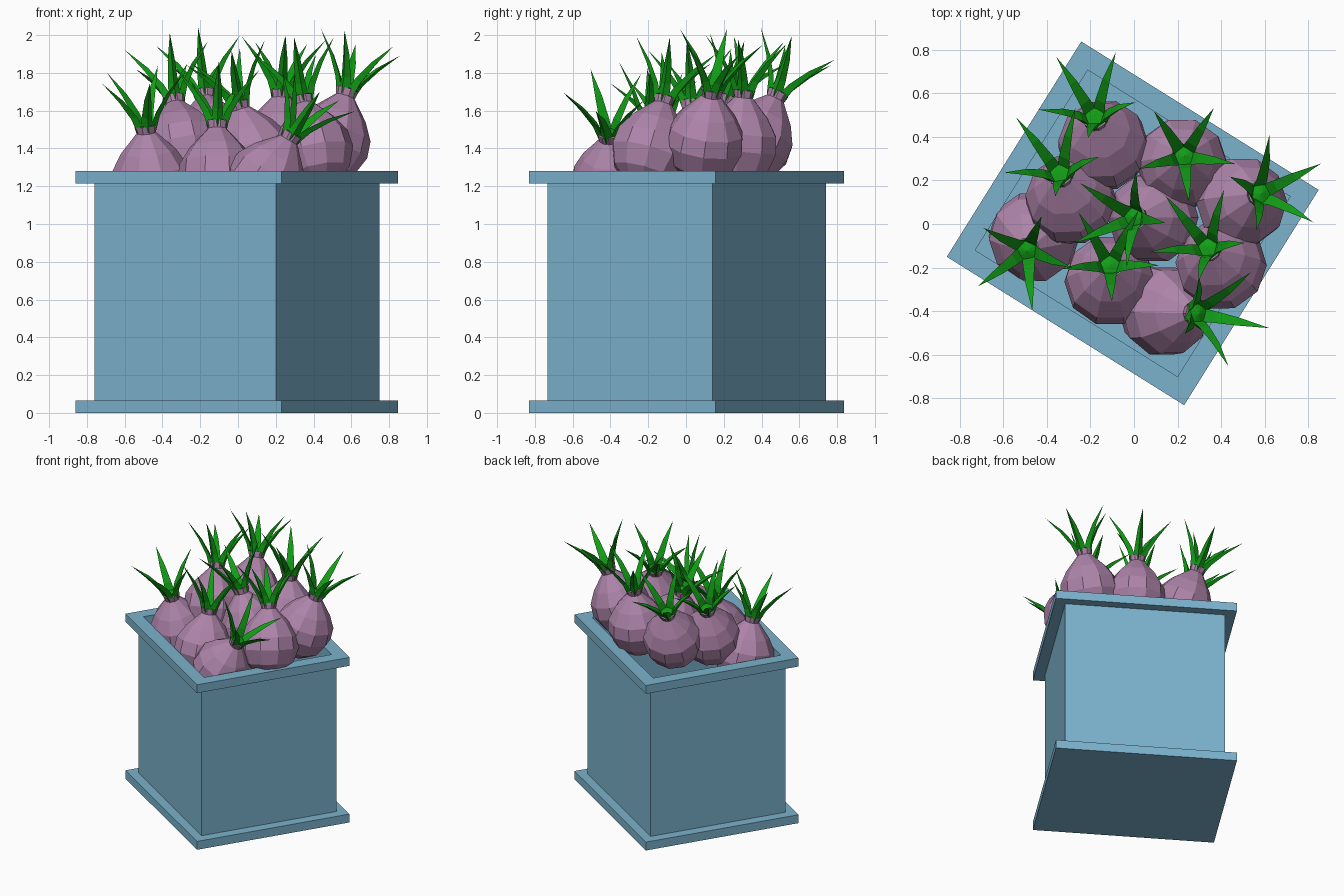
import bpy, bmesh
from math import cos, sin, radians
from mathutils import Vector, Matrix

if "Cube" in bpy.data.objects:
    bpy.data.objects.remove(bpy.data.objects["Cube"])

CRATE = Matrix.Translation((-0.006, 0.003, 0)) @ Matrix.Rotation(radians(-32), 4, 'Z')


def material(name, rgb):
    m = bpy.data.materials.new(name)
    m.diffuse_color = (*rgb, 1)
    m.use_nodes = True
    m.node_tree.nodes["Principled BSDF"].inputs["Base Color"].default_value = m.diffuse_color
    return m


BLUE = material("blue_paint", (0.20, 0.45, 0.61))
PURPLE = material("purple_skin", (0.42, 0.23, 0.40))
GREEN = material("green_leaf", (0.006, 0.34, 0.008))


def finish(bm, name, mat, matrix):
    bmesh.ops.recalc_face_normals(bm, faces=bm.faces)
    me = bpy.data.meshes.new(name)
    bm.to_mesh(me)
    bm.free()
    me.materials.append(mat)
    ob = bpy.data.objects.new(name, me)
    ob.matrix_world = matrix
    bpy.context.collection.objects.link(ob)
    return ob


def bridge(bm, a, b):
    n = len(a)
    for i in range(n):
        j = (i + 1) % n
        bm.faces.new((a[i], a[j], b[j], b[i]))


def rect(bm, w, d, z):
    return [bm.verts.new((sx * w / 2, sy * d / 2, z))
            for sx, sy in ((-1, -1), (1, -1), (1, 1), (-1, 1))]


def frame(name, outer, inner, z0, z1):
    # rectangular ring, or a solid slab if there is no inner size
    bm = bmesh.new()
    o0, o1 = rect(bm, *outer, z0), rect(bm, *outer, z1)
    bridge(bm, o0, o1)
    if inner:
        i0, i1 = rect(bm, *inner, z0), rect(bm, *inner, z1)
        bridge(bm, i0, i1)
        bridge(bm, o0, i0)
        bridge(bm, o1, i1)
    else:
        bm.faces.new(o0)
        bm.faces.new(o1)
    finish(bm, name, BLUE, CRATE)


# crate: base plate, hollow walls, top rim
frame("base_plate", (1.285, 1.165), None, 0, 0.065)
frame("crate_walls", (1.135, 1.03), (1.095, 0.975), 0.065, 1.215)
frame("top_rim", (1.285, 1.165), (1.095, 0.975), 1.215, 1.28)

# onion bulb profile (radius, height) around its centre
BULB = [(0.09, -0.195), (0.17, -0.125), (0.21, -0.02), (0.2, 0.07),
        (0.145, 0.16), (0.075, 0.235), (0.052, 0.26), (0.06, 0.30)]
# leaf spine (distance out, height, half width)
LEAF = [(0.025, 0.28, 0.034), (0.06, 0.36, 0.027), (0.13, 0.46, 0.019)]
LEAF_TIP = (0.235, 0.57)
SIDES = 10


def bulb(name, matrix):
    bm = bmesh.new()
    rings = [[bm.verts.new((r * cos(radians(360 * i / SIDES)),
                            r * sin(radians(360 * i / SIDES)), z))
              for i in range(SIDES)] for r, z in BULB]
    for a, b in zip(rings, rings[1:]):
        bridge(bm, a, b)
    bottom = bm.verts.new((0, 0, -0.215))
    for i in range(SIDES):
        bm.faces.new((rings[0][i], bottom, rings[0][(i + 1) % SIDES]))
    bm.faces.new(rings[-1])
    finish(bm, name, PURPLE, matrix)


def leaves(name, matrix, spin):
    bm = bmesh.new()
    for k in range(5):
        a = radians(spin + 72 * k)
        out, side = Vector((cos(a), sin(a), 0)), Vector((-sin(a), cos(a), 0))
        up = Vector((0, 0, 1))
        rings = []
        for r, z, w in LEAF:
            c = out * r + up * z
            rings.append([bm.verts.new(c + side * w), bm.verts.new(c - side * w),
                          bm.verts.new(c + (out - up * 0.6) * w * 0.8)])
        for p, q in zip(rings, rings[1:]):
            bridge(bm, p, q)
        tip = bm.verts.new(out * LEAF_TIP[0] + up * LEAF_TIP[1])
        for i in range(3):
            bm.faces.new((rings[-1][i], rings[-1][(i + 1) % 3], tip))
        bm.faces.new(rings[0])
    # green crown closing the neck
    crown = [bm.verts.new((0.055 * cos(radians(36 * i)), 0.055 * sin(radians(36 * i)), 0.303))
             for i in range(10)]
    top = bm.verts.new((0, 0, 0.32))
    for i in range(10):
        bm.faces.new((crown[i], crown[(i + 1) % 10], top))
    bm.faces.new(crown)
    finish(bm, name, GREEN, matrix)


# bulb centre x, y, z, neck x, y, leaf spin
ONIONS = [
    (-0.14, 0.36, 1.43, -0.18, 0.49, 57),
    (0.22, 0.28, 1.41, 0.23, 0.31, 57),
    (-0.29, 0.11, 1.40, -0.34, 0.23, 62),
    (0.49, 0.10, 1.43, 0.58, 0.14, 27),
    (0.09, 0.03, 1.36, 0.00, 0.03, 66),
    (-0.46, -0.06, 1.23, -0.49, -0.12, 66),
    (-0.11, -0.26, 1.25, -0.11, -0.19, 56),
    (0.40, -0.19, 1.39, 0.34, -0.11, 58),
    (0.14, -0.40, 1.22, 0.29, -0.41, 57),
]
for n, (x, y, z, nx, ny, spin) in enumerate(ONIONS, 1):
    dx, dy = nx - x, ny - y
    axis = Vector((dx, dy, (0.09 - dx * dx - dy * dy) ** 0.5))
    turn = Vector((0, 0, 1)).rotation_difference(axis).to_matrix().to_4x4()
    m = Matrix.Translation((x, y, z)) @ turn
    bulb(f"onion_bulb_{n}", m)
    leaves(f"onion_leaves_{n}", m, spin)
